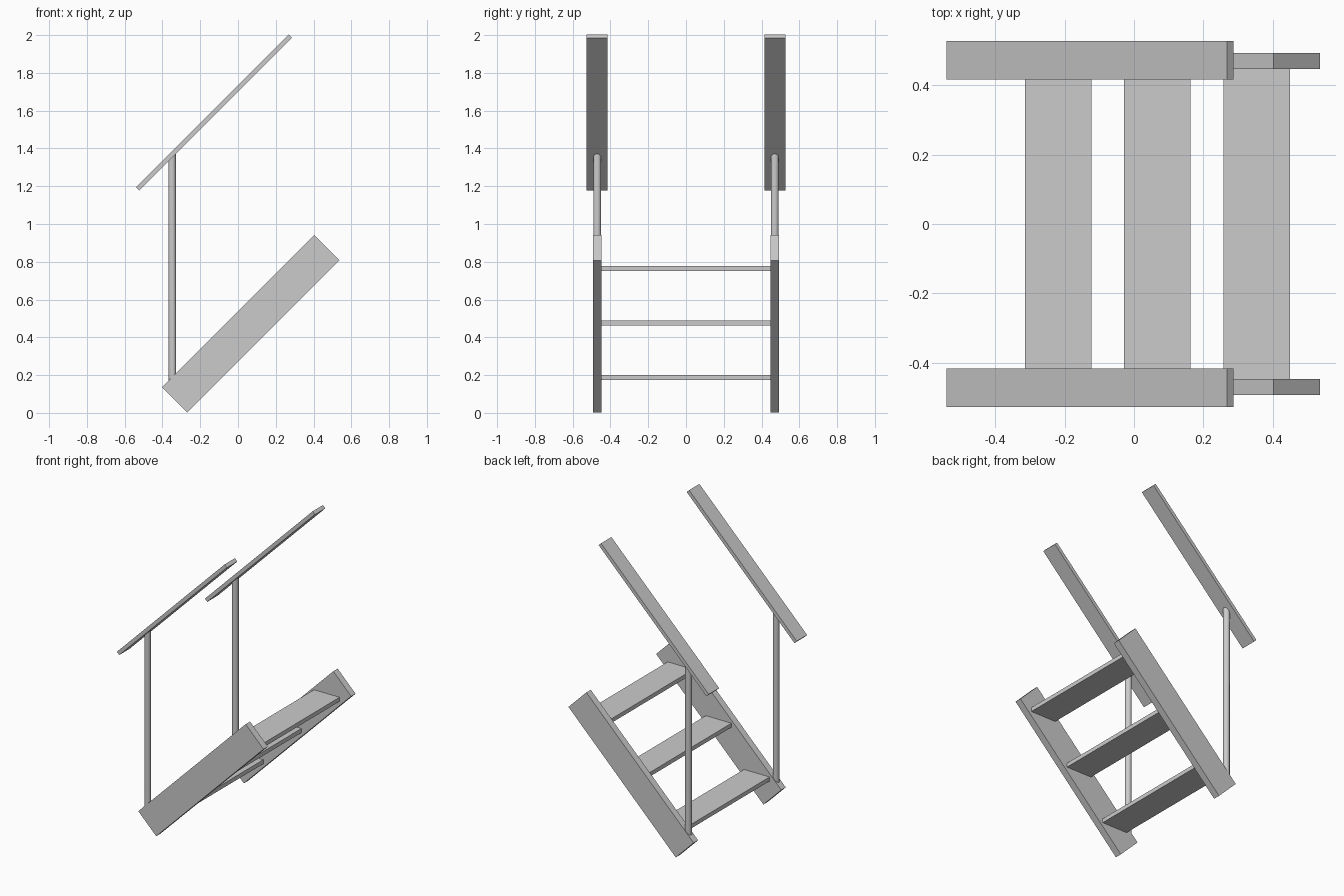
import bpy, bmesh
from math import radians
from mathutils import Matrix

if "Cube" in bpy.data.objects:
    bpy.data.objects.remove(bpy.data.objects["Cube"])

SLOPE = radians(-45)


def box(name, center, size, tilt=0.0):
    bm = bmesh.new()
    bmesh.ops.create_cube(bm, size=1.0)
    bmesh.ops.scale(bm, vec=size, verts=bm.verts)
    bmesh.ops.rotate(bm, cent=(0, 0, 0), matrix=Matrix.Rotation(tilt, 3, 'Y'), verts=bm.verts)
    return finish(bm, name, center)


def finish(bm, name, center):
    mesh = bpy.data.meshes.new(name)
    bm.to_mesh(mesh)
    bm.free()
    ob = bpy.data.objects.new(name, mesh)
    ob.location = center
    bpy.context.collection.objects.link(ob)
    return ob


def post(name, x, y, z0, z1, r):
    # round post with both ends mitred to the 45 degree slope
    bm = bmesh.new()
    bmesh.ops.create_cone(bm, cap_ends=True, segments=20, radius1=r, radius2=r, depth=z1 - z0)
    for v in bm.verts:
        v.co.z += v.co.x
    for f in bm.faces:
        f.smooth = len(f.verts) == 4
    for e in bm.edges:
        e.smooth = all(len(f.verts) == 4 for f in e.link_faces)
    return finish(bm, name, (x, y, (z0 + z1) / 2))


# side parts: stringer, post and handrail on each side
for side, s in (("right", 1), ("left", -1)):
    box(f"stringer_{side}", (0.067, s * 0.47, 0.472), (1.14, 0.047, 0.19), SLOPE)
    box(f"handrail_{side}", (-0.127, s * 0.472, 1.59), (1.144, 0.111, 0.025), SLOPE)
    post(f"post_{side}", -0.348, s * 0.47, 0.191, 1.354, 0.0205)

# treads
for i in range(3):
    box(f"tread_{i + 1}", (-0.219 + 0.2865 * i, 0, 0.187 + 0.2885 * i), (0.192, 0.894, 0.028))
